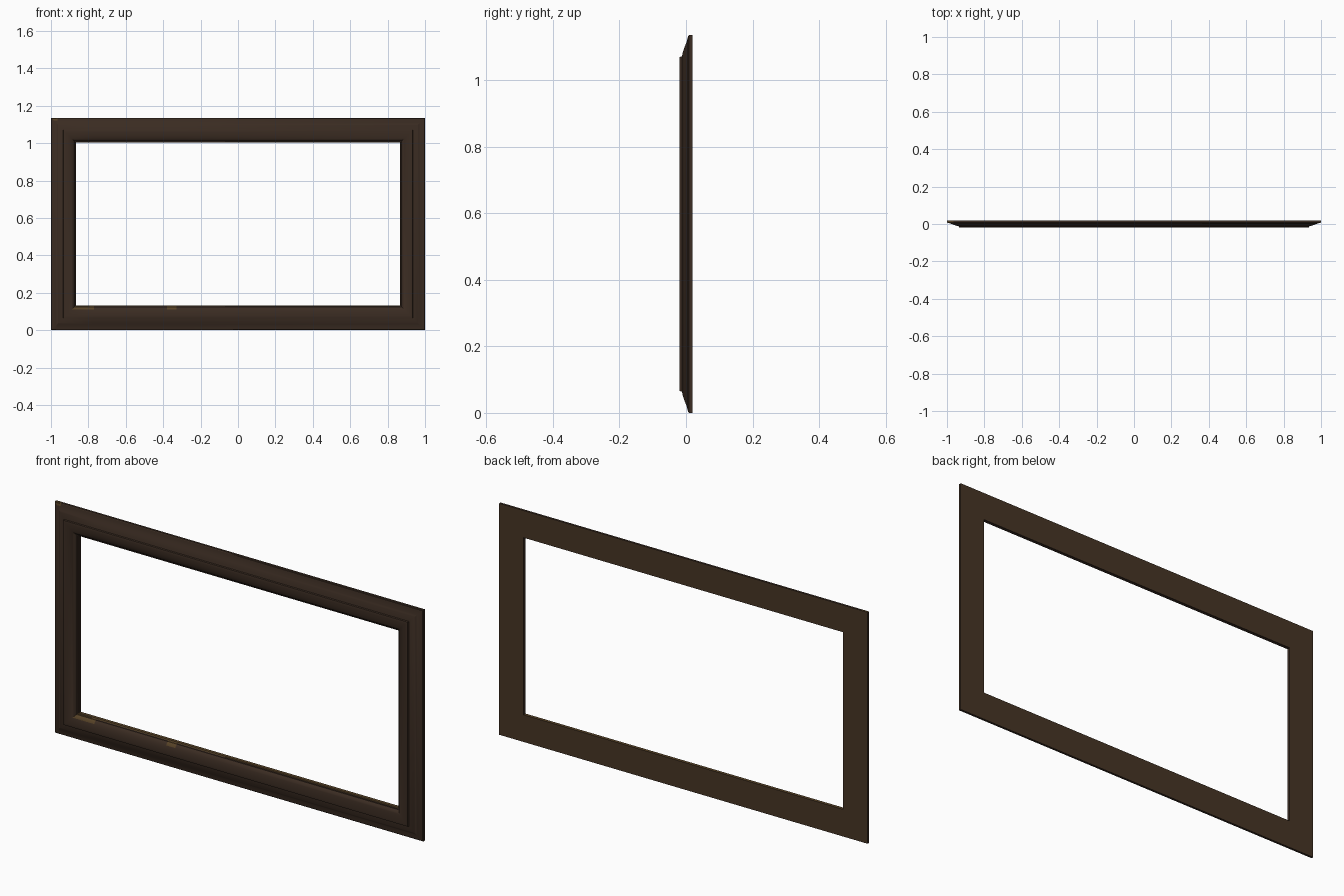
import bpy, bmesh, math
from mathutils import Vector

if "Cube" in bpy.data.objects:
    bpy.data.objects.remove(bpy.data.objects["Cube"])

W, H = 1.0, 1.135          # half width, full height


def material(name, rgb):
    m = bpy.data.materials.new(name)
    m.diffuse_color = (*rgb, 1)
    m.use_nodes = True
    m.node_tree.nodes["Principled BSDF"].inputs["Base Color"].default_value = m.diffuse_color
    return m


front_wood = material("dark walnut", (0.043, 0.025, 0.016))
back_wood = material("plain brown back", (0.062, 0.035, 0.018))
worn_wood = material("worn golden edge", (0.095, 0.055, 0.020))

# Moulding section: (distance in from the outer edge, y)
profile = [(0, 0.02), (0, 0.009), (0.003, 0.006), (0.008, 0.005)]
for i in range(1, 9):                       # outer ogee sweep
    t = i / 8
    s = t * t * (3 - 2 * t)
    profile.append((0.008 + 0.05 * t, 0.005 - 0.016 * (0.5 * s + 0.5 * t)))
profile += [(0.064, -0.0125), (0.066, -0.019), (0.07, -0.02), (0.078, -0.02)]
for i in range(1, 9):                       # rounded fall to the opening
    a = math.pi / 2 * i / 8
    profile.append((0.078 + 0.047 * math.sin(a), -0.02 + 0.02 * (1 - math.cos(a))))
profile += [(0.13, 0.001), (0.133, 0.004), (0.133, 0.02)]

# Sweep the section round the rectangle with mitred corners
bm = bmesh.new()
rings = [[bm.verts.new((sx * (W - d), y, d if sz < 0 else H - d))
          for sx, sz in ((-1, -1), (1, -1), (1, 1), (-1, 1))] for d, y in profile]
n = len(rings)
for i in range(n):
    a, b = rings[i], rings[(i + 1) % n]
    for k in range(4):
        m = (k + 1) % 4
        bm.faces.new((a[k], a[m], b[m], b[k]))
# Cuts bounding the worn patches
for x in (-0.965, -0.77, -0.38, -0.33):
    bmesh.ops.bisect_plane(bm, geom=bm.verts[:] + bm.edges[:] + bm.faces[:],
                           plane_co=Vector((x, 0, 0)), plane_no=Vector((1, 0, 0)))
bmesh.ops.recalc_face_normals(bm, faces=bm.faces[:])

# Colour by direction and position
for f in bm.faces:
    c = f.calc_center_median()
    if f.normal.y > 0.9:
        f.material_index = 1
    elif abs(c.x) < 0.87 and 0.128 < c.z < 0.14:
        f.material_index = 2               # lower lip
    elif 0.112 < c.z < 0.14 and (-0.87 < c.x < -0.77 or -0.38 < c.x < -0.33):
        f.material_index = 2               # rubbed spots on the lower rail
    elif c.x < -0.965 and c.z > 1.12:
        f.material_index = 2               # rubbed top corner

mesh = bpy.data.meshes.new("picture_frame")
bm.to_mesh(mesh)
bm.free()
for m in (front_wood, back_wood, worn_wood):
    mesh.materials.append(m)
frame = bpy.data.objects.new("picture_frame", mesh)
bpy.context.collection.objects.link(frame)
bpy.context.view_layer.objects.active = frame
frame.select_set(True)
bpy.ops.object.shade_smooth_by_angle(angle=math.radians(30))
